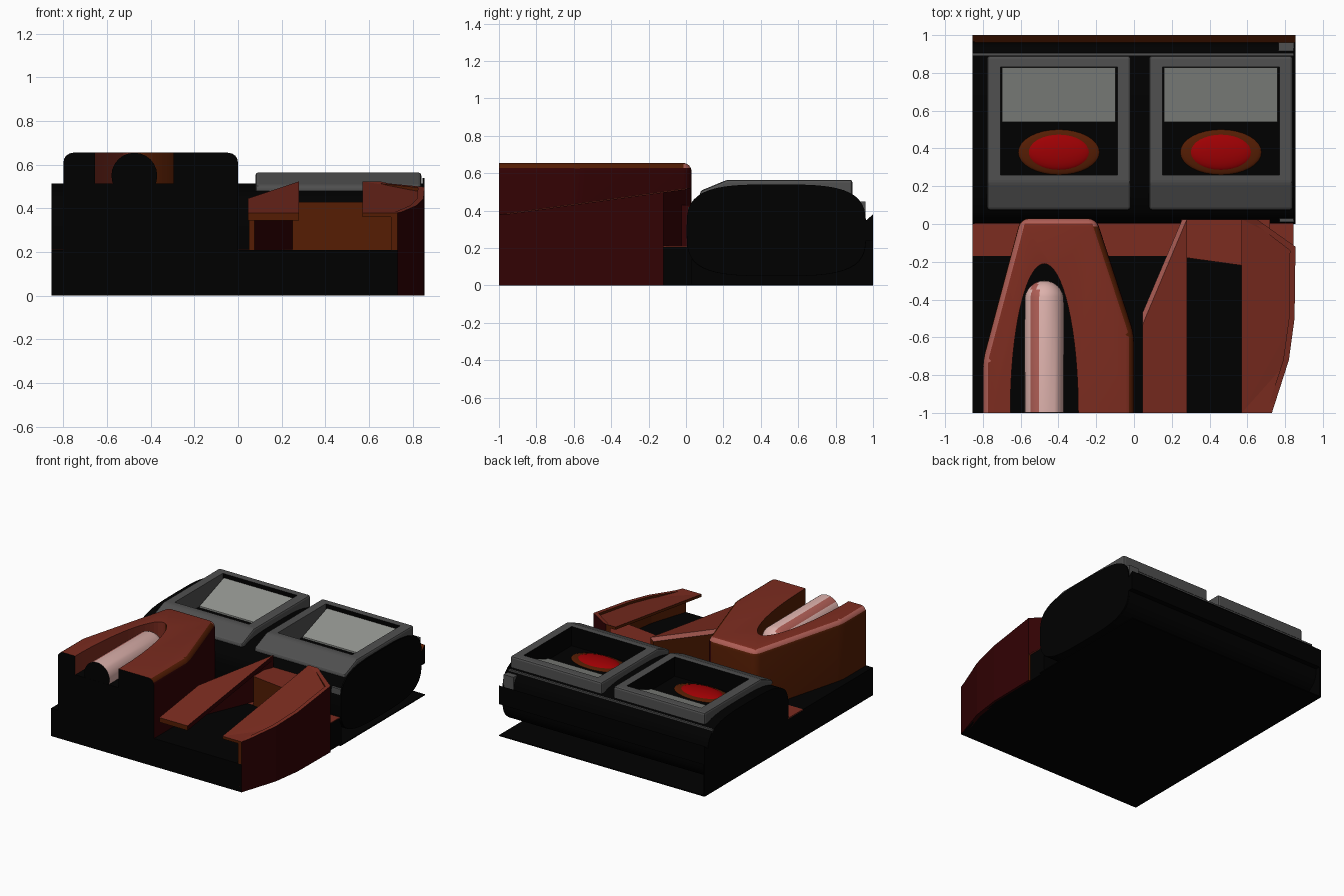
import bpy, bmesh, math
from mathutils import Vector

if "Cube" in bpy.data.objects:
    bpy.data.objects.remove(bpy.data.objects["Cube"], do_unlink=True)


def material(name, rgb):
    m = bpy.data.materials.new(name)
    m.use_nodes = True
    m.diffuse_color = (*rgb, 1)
    m.node_tree.nodes["Principled BSDF"].inputs["Base Color"].default_value = (*rgb, 1)
    return m


BLACK = material("black", (0, 0, 0))
RED = material("rust red", (0.20, 0.025, 0.014))
BROWN = material("brown", (0.09, 0.012, 0.001))
MAROON = material("maroon", (0.032, 0.0005, 0.001))
CORAL = material("coral trim", (0.42, 0.11, 0.09))
GREY = material("dark grey", (0.08, 0.08, 0.08))
PALE = material("light grey", (0.28, 0.29, 0.27))
PINK = material("pale pink", (0.72, 0.44, 0.41))
BRIGHT = material("bright red", (0.34, 0, 0.001))
REDS = [RED, BROWN, MAROON, CORAL, BLACK]


def paint(bm):
    """Red tops, maroon left-facing sides, brown other sides, coral edge trim."""
    bm.normal_update()
    for f in bm.faces:
        n = f.normal
        if n.z > 0.95:
            f.material_index = 0
        elif n.z > 0.3:
            f.material_index = 3 if n.x < -0.2 or n.y > 0.3 else 1 if n.x > 0.2 else 0
        else:
            f.material_index = 2 if n.x > 0.25 or n.z < -0.3 else 1
    return bm


def finish(name, bm, mats, smooth=False):
    bmesh.ops.recalc_face_normals(bm, faces=bm.faces)
    me = bpy.data.meshes.new(name)
    bm.to_mesh(me)
    bm.free()
    ob = bpy.data.objects.new(name, me)
    bpy.context.collection.objects.link(ob)
    for m in mats:
        me.materials.append(m)
    if smooth:
        bpy.ops.object.select_all(action="DESELECT")
        ob.select_set(True)
        bpy.context.view_layer.objects.active = ob
        bpy.ops.object.shade_smooth_by_angle(angle=math.radians(35))
    return ob


def loft(low, high):
    """Closed solid between two matching outlines."""
    bm = bmesh.new()
    a = [bm.verts.new(p) for p in low]
    b = [bm.verts.new(p) for p in high]
    bm.faces.new(a)
    bm.faces.new(b)
    for i in range(len(a)):
        j = (i + 1) % len(a)
        bm.faces.new((a[i], a[j], b[j], b[i]))
    bmesh.ops.recalc_face_normals(bm, faces=bm.faces)
    return bm


def plan(pts, bottom, top):
    """Outline in x, y raised between two heights, which may depend on y."""
    h = lambda v, y: v(y) if callable(v) else v
    return loft([(x, y, h(bottom, y)) for x, y in pts], [(x, y, h(top, y)) for x, y in pts])


def across(pts, x0, x1):
    """Outline in y, z drawn out along x."""
    return loft([(x0, y, z) for y, z in pts], [(x1, y, z) for y, z in pts])


def block(x0, x1, y0, y1, z0, z1):
    return plan([(x0, y0), (x1, y0), (x1, y1), (x0, y1)], z0, z1)


def box(name, mat, *size):
    return finish(name, block(*size), [mat])


def cut(ob, cutter):
    mod = ob.modifiers.new("cut", "BOOLEAN")
    mod.operation = "DIFFERENCE"
    mod.solver = "EXACT"
    mod.object = cutter
    cutter.hide_render = True
    cutter.hide_viewport = True


def slope(y):
    return 0.38 + 0.14 * (y + 1)


def under(y):
    return slope(y) - 0.005


W = 0.855

# Front base and floor strip
finish("front_base", plan([(-W, -1), (0.73, -1), (0.805, -0.72), (0.835, -0.5),
                           (0.84, 0.03), (-W, 0.03)], 0, 0.21), [BLACK])
box("rear_floor_strip", RED, -W, 0.845, -0.17, 0.03, 0.205, 0.212)
finish("channel_back_block", paint(plan([(0.25, -0.175), (0.72, -0.24), (0.72, 0.025), (0.25, 0.025)],
                                        0.21, 0.43)), REDS)

# Tower with rounded edges and black front end
bm = plan([(-0.8, -1), (-0.8, -0.72), (-0.6, 0.03), (-0.2, 0.03), (0, -0.58), (0, -1)], 0.21, 0.655)
edges = [e for e in bm.edges
         if not all(v.co.y < -0.99 for v in e.verts) and not all(v.co.z < 0.22 for v in e.verts)]
bmesh.ops.bevel(bm, geom=edges, offset=0.045, segments=4, profile=0.5, affect="EDGES")
paint(bm)
for f in bm.faces:
    if all(v.co.y < -0.995 for v in f.verts):
        f.material_index = 4
tower = finish("tower", bm, REDS, True)

# Arched slot with a dark floor, holding a round bar
CX = -0.475
arch = [(CX + 0.18 * math.cos(t), -1 + 0.79 * math.sin(t))
        for t in [math.pi * i / 32 for i in range(33)]]
bm = plan([(CX - 0.18, -1.1), (CX + 0.18, -1.1)] + arch, 0.51, 0.8)
bm.normal_update()
for f in bm.faces:
    f.material_index = int(f.normal.x > 0.3)
cut(tower, finish("slot_cutter", bm, REDS))
finish("slot_floor", plan(arch, 0.507, 0.514), [BLACK])
bm = bmesh.new()
bmesh.ops.create_uvsphere(bm, u_segments=24, v_segments=16, radius=0.105)
for v in bm.verts:
    x, y, z = v.co
    v.co = Vector((CX + x, -0.405 + z if z > 0.001 else -0.999, 0.55 + y))
    if z < -0.001:
        # Flatten the near half into a straight bar
        r = math.hypot(x, y)
        k = 0.105 / r if r > 0.01 else 0
        v.co.x, v.co.z = CX + x * k, 0.55 + y * k
bm.normal_update()
for f in bm.faces:
    if all(v.co.y < -0.99 for v in f.verts):
        f.material_index = 1
    elif 0.3 < f.normal.x < 0.7:
        f.material_index = 2
finish("round_bar", bm, [PINK, BLACK, CORAL], True)

# Left overhang of the channel with trimmed edge and diagonal wall
bm = plan([(0.045, -1), (0.28, -1), (0.28, 0.025), (0.255, 0.025), (0.045, -0.47)],
          lambda y: slope(y) - 0.035, slope)
trim = [e for e in bm.edges if 0.2 < abs(e.verts[0].co.x - e.verts[1].co.x) < 0.22
        and sum(v.co.z - slope(v.co.y) for v in e.verts) > -0.01]
bmesh.ops.bevel(bm, geom=trim, offset=0.025, segments=1, affect="EDGES")
finish("inner_overhang", paint(bm), REDS)
finish("inner_diagonal_wall", paint(plan([(0.05, -0.47), (0.075, -0.47), (0.28, 0.02), (0.258, 0.02)],
                                         0.21, lambda y: slope(y) - 0.03)), REDS)

# Right wall, its upper return and the overhang above
outer = [(0.73, -1), (0.82, -0.72), (0.85, -0.5), (0.855, -0.12)]
inner = [(x - 0.03, y) for x, y in reversed(outer)]
finish("outer_wall", paint(plan(outer + inner, 0, under)), REDS)
finish("outer_wall_return", paint(plan([(0.855, -0.12), (0.65, 0.025), (0.61, 0.025), (0.825, -0.14)],
                                       0.21, under)), REDS)
bm = plan([(0.57, -1)] + outer + [(0.65, 0.025), (0.57, 0.025)], lambda y: slope(y) - 0.02, slope)
for v in bm.verts:
    # Outer edge drops a little
    if v.co.x > 0.8:
        v.co.z -= 0.025
bmesh.ops.triangulate(bm, faces=[f for f in bm.faces if len(f.verts) > 4])
finish("outer_overhang", paint(bm), REDS)


# Rear body with rounded cross-section and a slightly taller left end cap
def rounded(cz, rz):
    pts = []
    for i in range(48):
        c, s = math.cos(math.tau * i / 48), math.sin(math.tau * i / 48)
        pts.append((0.483 + 0.48 * math.copysign(abs(c) ** 0.58, c),
                    cz + rz * math.copysign(abs(s) ** 0.58, s)))
    return pts


body = finish("rear_body", across(rounded(0.2825, 0.2325), -W, 0.846), [BLACK, GREY], True)
finish("rear_end_cap", across(rounded(0.295, 0.245), 0.845, W), [BLACK], True)
box("rear_bottom_plate", BLACK, -W, W, 0, 1, 0, 0.008)
box("rear_side_panel", BLACK, -W, -W + 0.01, 0, 1, 0, 0.35)
box("rear_seam_strip", GREY, -W, 0.845, 0.893, 0.904, 0.44, 0.468)

# Rear rail with a brown sloping top
bm = across([(0.955, 0.24), (1, 0.24), (1, 0.38), (0.96, 0.345)], -W, W)
bm.normal_update()
for f in bm.faces:
    f.material_index = int(f.normal.z > 0.5)
finish("rear_rail", bm, [BLACK, BROWN])

# Small end brackets
box("front_bracket", GREY, 0.77, 0.847, 0.01, 0.06, 0.3, 0.42)
box("rear_bracket", GREY, 0.765, 0.847, 0.915, 0.96, 0.28, 0.45)


def oval(name, mat, x, rx, ry, rz):
    bm = bmesh.new()
    bmesh.ops.create_uvsphere(bm, u_segments=32, v_segments=16, radius=1)
    for v in bm.verts:
        v.co = Vector((x + v.co.x * rx, 0.38 + v.co.y * ry, 0.42 + v.co.z * rz))
    finish(name, bm, [mat], True)


# Two framed bays with slanted panels and oval lamps
for side, x in (("right", -0.398), ("left", 0.46)):
    bm = across([(0.075, 0.48), (0.075, 0.505), (0.22, 0.565), (0.89, 0.565), (0.89, 0.48)],
                x - 0.38, x + 0.38)
    bmesh.ops.bevel(bm, geom=[e for e in bm.edges if max(v.co.z for v in e.verts) > 0.5],
                    offset=0.014, segments=2, profile=0.5, affect="EDGES")
    for f in bm.faces:
        f.material_index = 1
    frame = finish(side + "_frame", bm, [BLACK, GREY])
    # Opening: the wall on the right-hand side is grey, the rest black
    bm = block(x - 0.31, x + 0.31, 0.26, 0.83, 0.42, 0.8)
    bm.normal_update()
    for f in bm.faces:
        f.material_index = int(f.normal.x < -0.5)
    opening = finish(side + "_opening_cutter", bm, [BLACK, GREY])
    cut(frame, opening)
    cut(body, opening)
    finish(side + "_slanted_panel", across([(0.54, 0.418), (0.54, 0.432), (0.828, 0.535), (0.828, 0.418)],
                                           x - 0.3, x + 0.3), [PALE])
    oval(side + "_lamp_ring", BROWN, x, 0.215, 0.12, 0.02)
    oval(side + "_lamp", BRIGHT, x, 0.172, 0.1, 0.035)
